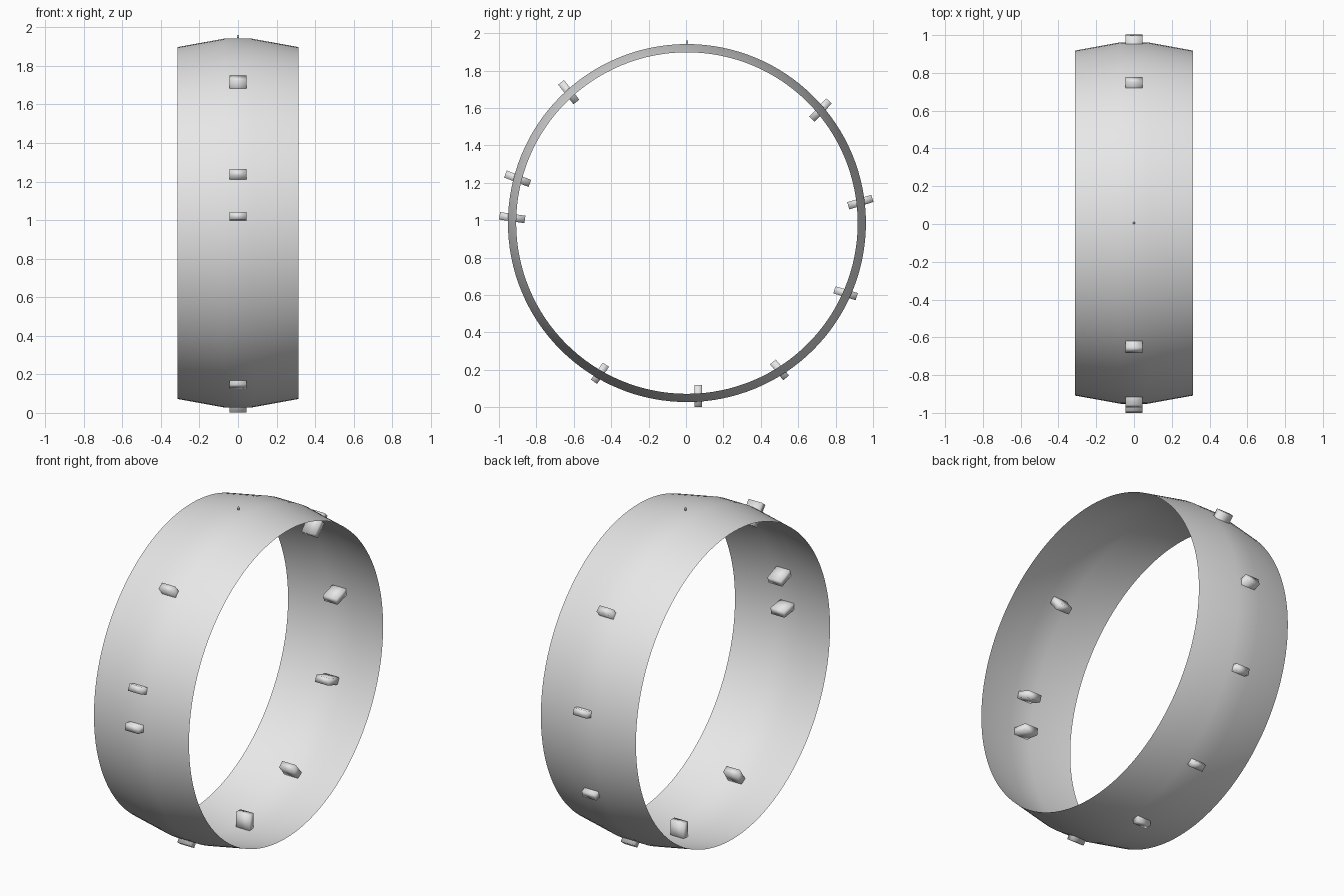
import bpy
import bmesh
from math import cos, sin, pi, radians

default = bpy.data.objects.get("Cube")
if default:
    bpy.data.objects.remove(default, do_unlink=True)

grey = bpy.data.materials.new("light_grey")
grey.use_nodes = True
grey.diffuse_color = (0.8, 0.8, 0.8, 1)
grey.node_tree.nodes["Principled BSDF"].inputs["Base Color"].default_value = (0.8, 0.8, 0.8, 1)

CENTRE_Y, CENTRE_Z = 0.005, 0.985
SEGMENTS = 128


def box(name, location, size, angle=0):
    """Softly shaded block, turned about the x axis."""
    bpy.ops.mesh.primitive_cube_add(size=1, location=location, rotation=(radians(angle), 0, 0))
    obj = bpy.context.object
    obj.name = name
    obj.scale = size
    bpy.ops.object.transform_apply(location=False, rotation=False, scale=True)
    bpy.ops.object.shade_smooth()
    obj.data.materials.append(grey)
    return obj


# Thin open band: flat middle strip with sloping shoulders
profile = [(-0.313, 0.913), (-0.07, 0.957), (0.07, 0.957), (0.313, 0.913)]
bm = bmesh.new()
rings = []
for x, radius in profile:
    rings.append([bm.verts.new((x, radius * cos(2 * pi * i / SEGMENTS),
                                radius * sin(2 * pi * i / SEGMENTS)))
                  for i in range(SEGMENTS)])
for a, b in zip(rings, rings[1:]):
    for i in range(SEGMENTS):
        j = (i + 1) % SEGMENTS
        bm.faces.new((a[i], a[j], b[j], b[i]))
bmesh.ops.recalc_face_normals(bm, faces=bm.faces)
# Make the open surface face outwards
bm.faces.ensure_lookup_table()
face = bm.faces[0]
middle = face.calc_center_median()
if face.normal.y * middle.y + face.normal.z * middle.z < 0:
    bmesh.ops.reverse_faces(bm, faces=bm.faces)
for face in bm.faces:
    face.smooth = True
mesh = bpy.data.meshes.new("band")
bm.to_mesh(mesh)
bm.free()
band = bpy.data.objects.new("band", mesh)
band.location = (0, CENTRE_Y, CENTRE_Z)
bpy.context.collection.objects.link(band)
mesh.materials.append(grey)

# Pegs driven through the band: y, z, tilt in degrees, length
pegs = [
    (-0.627, 1.685, 128, 0.133),
    (-0.90, 1.222, 159, 0.14),
    (-0.929, 1.014, 172, 0.137),
    (-0.46, 0.182, 235, 0.111),
    (0.065, 0.06, 270, 0.118),
    (0.50, 0.20, 310, 0.111),
    (0.853, 0.61, 343, 0.125),
    (0.932, 1.097, 17, 0.135),
    (0.719, 1.589, 47, 0.134),
]
for number, (y, z, tilt, length) in enumerate(pegs, 1):
    box(f"peg_{number}", (0, y, z), (0.088, length, 0.04), tilt)

# Tiny marker at the crown
box("crown_marker", (0, CENTRE_Y, 1.952), (0.009, 0.009, 0.016))
